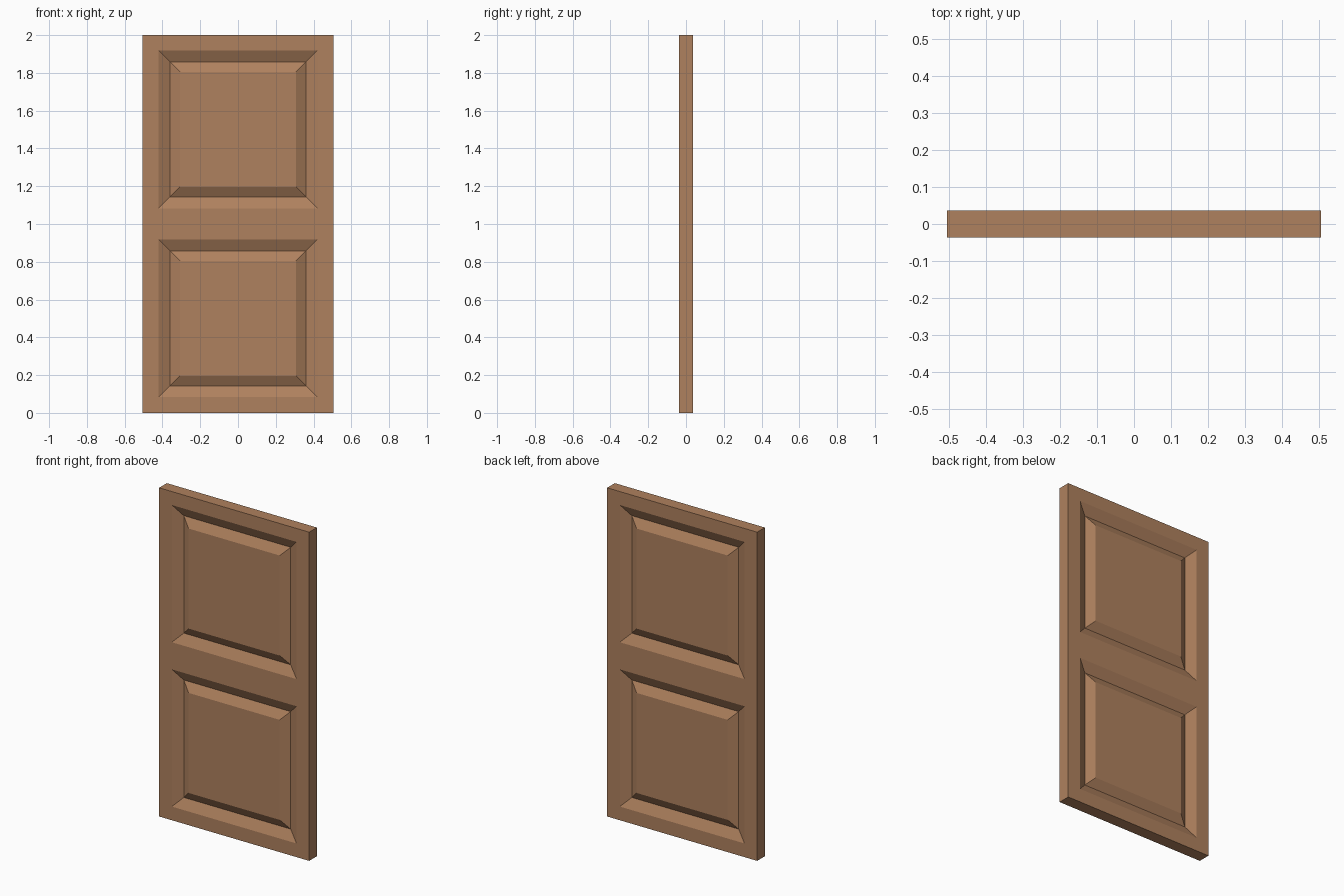
import bpy, bmesh

if "Cube" in bpy.data.objects:
    bpy.data.objects.remove(bpy.data.objects["Cube"])

W, T, H = 0.505, 0.037, 2.0      # half width, half thickness, height
OUT = 0.42                       # half width of a panel opening
ROWS = [(0.083, 0.918), (1.083, 1.918)]
DEPTH = 0.03

wood = bpy.data.materials.new("brown wood")
wood.diffuse_color = (0.429, 0.220, 0.112, 1)
wood.use_nodes = True
wood.node_tree.nodes["Principled BSDF"].inputs["Base Color"].default_value = wood.diffuse_color

# Slab
bm = bmesh.new()
bmesh.ops.create_cube(bm, size=1)
for v in bm.verts:
    v.co = (v.co.x * 2 * W, v.co.y * 2 * T, (v.co.z + 0.5) * H)


def cut(co, no):
    bmesh.ops.bisect_plane(bm, geom=bm.verts[:] + bm.edges[:] + bm.faces[:],
                           plane_co=co, plane_no=no)


# Outlines of the panel openings
for x in (-OUT, OUT):
    cut((x, 0, 0), (1, 0, 0))
for row in ROWS:
    for z in row:
        cut((0, 0, z), (0, 0, 1))

# Panels on both sides: slope down into a groove, then back up to a raised field
bm.normal_update()
panels = []
for f in bm.faces:
    c = f.calc_center_median()
    if abs(f.normal.y) > 0.9 and abs(c.x) < OUT and any(a < c.z < b for a, b in ROWS):
        panels.append(f)
bmesh.ops.inset_individual(bm, faces=panels, thickness=0.085, depth=-DEPTH)
bm.normal_update()
bmesh.ops.inset_individual(bm, faces=panels, thickness=0.075, depth=DEPTH)

bmesh.ops.recalc_face_normals(bm, faces=bm.faces[:])
mesh = bpy.data.meshes.new("panelled_door")
bm.to_mesh(mesh)
bm.free()
mesh.materials.append(wood)
bpy.context.collection.objects.link(bpy.data.objects.new("panelled_door", mesh))
